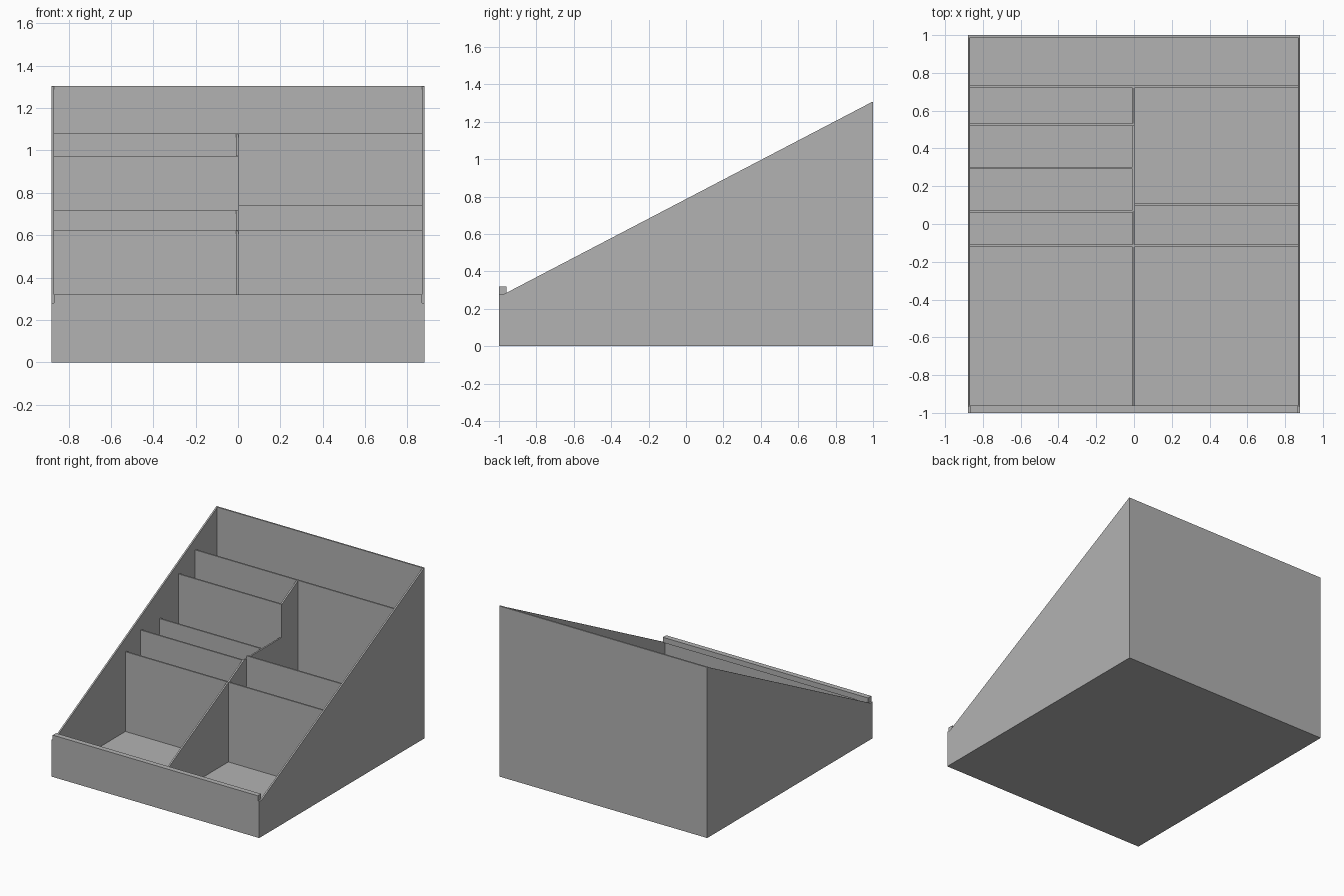
import bpy
import bmesh

if "Cube" in bpy.data.objects:
    bpy.data.objects.remove(bpy.data.objects["Cube"], do_unlink=True)

# Overall dimensions
T = 0.012            # sheet thickness
HX, HY = 0.88, 1.0   # half width and half depth
TOP, FRONT = 1.305, 0.28
INNER = HX - T
DROP = 0.1           # dividers sit this far below the sloping rim

grey = bpy.data.materials.new("grey_board")
grey.use_nodes = True
colour = (0.448, 0.448, 0.448, 1)
grey.diffuse_color = colour
grey.node_tree.nodes["Principled BSDF"].inputs["Base Color"].default_value = colour


def rim(y):
    """Height of the sloping side rim at depth y."""
    return FRONT + (y + 0.97) * 0.522


def panel(name, x0, x1, profile):
    """Extrude a (y, z) outline from x0 to x1."""
    bm = bmesh.new()
    face = bm.faces.new([bm.verts.new((x0, y, z)) for y, z in profile])
    out = bmesh.ops.extrude_face_region(bm, geom=[face])
    verts = [v for v in out["geom"] if isinstance(v, bmesh.types.BMVert)]
    bmesh.ops.translate(bm, verts=verts, vec=(x1 - x0, 0, 0))
    bmesh.ops.recalc_face_normals(bm, faces=bm.faces[:])
    mesh = bpy.data.meshes.new(name)
    bm.to_mesh(mesh)
    bm.free()
    mesh.materials.append(grey)
    obj = bpy.data.objects.new(name, mesh)
    bpy.context.collection.objects.link(obj)
    return obj


def box(name, x0, x1, y0, y1, z0, z1):
    return panel(name, x0, x1, [(y0, z0), (y1, z0), (y1, z1), (y0, z1)])


# Outer shell
box("floor", -INNER, INNER, -HY + T, HY - T, 0, T)
box("back_wall", -HX, HX, HY - T, HY, 0, TOP)
box("front_wall", -HX, HX, -HY, -HY + T, 0, FRONT)
box("front_lip", -INNER, INNER, -HY, -0.96, FRONT, 0.32)
side = [(-HY + T, 0), (HY - T, 0), (HY - T, rim(HY - T)), (-0.97, FRONT), (-HY + T, FRONT)]
panel("left_side_wall", INNER, HX, side)
panel("right_side_wall", -HX, -INNER, side)

# Cross dividers: name, x range, centre y, top height
MID0, MID1 = -0.009, 0.003
BACK_Y, FRONT_Y, SHELF = 0.726, -0.115, 0.718
dividers = [
    ("back_divider", -INNER, INNER, BACK_Y, 1.08),
    ("front_divider", -INNER, INNER, FRONT_Y, 0.622),
    ("left_divider", MID1, INNER, 0.105, 0.74),
    ("right_tall_divider", -INNER, MID1, 0.525, 0.973),
    ("right_middle_divider", -INNER, MID0, 0.297, SHELF),
    ("right_low_divider", -INNER, MID0, 0.068, SHELF),
]
for name, x0, x1, y, top in dividers:
    box(name, x0, x1, y - T / 2, y + T / 2, T, top)

# Centre dividers, the rear one stepped down between the tall and low dividers
y0, y1 = FRONT_Y + T / 2, BACK_Y - T / 2
step = 0.525 + T / 2
panel("rear_centre_divider", MID0, MID1, [
    (y0, T), (y1, T), (y1, rim(y1) - DROP + 0.015), (step, 0.973),
    (step, SHELF), (0.068, SHELF), (y0, 0.622)])
y0, y1 = -HY + T, FRONT_Y - T / 2
panel("front_centre_divider", MID0, MID1, [
    (y0, T), (y1, T), (y1, 0.62), (y0, rim(y0) - DROP)])
